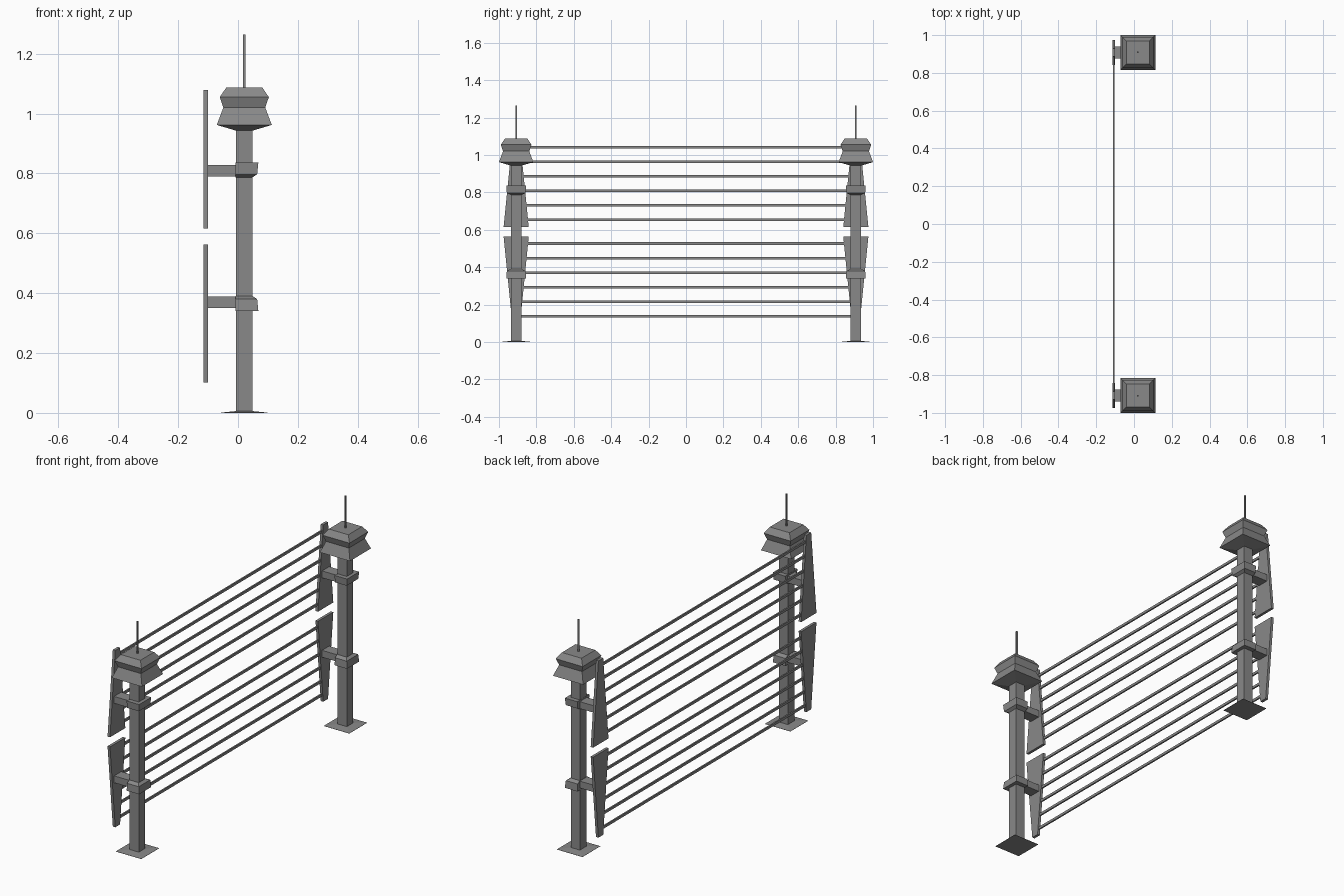
import bpy, bmesh

if "Cube" in bpy.data.objects:
    bpy.data.objects.remove(bpy.data.objects["Cube"])

CX, CY = 0.021, -0.908   # post axis
PX0, PX1 = -0.115, -0.100   # panel thickness range in x

dark = bpy.data.materials.new("dark_metal")
dark.diffuse_color = (0.25, 0.25, 0.25, 1)
dark.use_nodes = True
dark.node_tree.nodes["Principled BSDF"].inputs["Base Color"].default_value = dark.diffuse_color


def stack(name, rings, mirror=True, cy=CY):
    """Closed solid through rectangles (x0, x1, half_y, z), bottom to top."""
    bm = bmesh.new()
    loops = []
    for x0, x1, hy, z in rings:
        corners = ((x0, cy - hy), (x1, cy - hy), (x1, cy + hy), (x0, cy + hy))
        loops.append([bm.verts.new((x, y, z)) for x, y in corners])
    bm.faces.new(loops[0][::-1])
    bm.faces.new(loops[-1])
    for a, b in zip(loops, loops[1:]):
        for i in range(4):
            j = (i + 1) % 4
            bm.faces.new((a[i], a[j], b[j], b[i]))
    bmesh.ops.recalc_face_normals(bm, faces=bm.faces)
    me = bpy.data.meshes.new(name)
    bm.to_mesh(me)
    bm.free()
    me.materials.append(dark)
    ob = bpy.data.objects.new(name, me)
    bpy.context.collection.objects.link(ob)
    if mirror:
        m = ob.modifiers.new("mirror", 'MIRROR')
        m.use_axis = (False, True, False)
    return ob


def square(half, z):
    return (CX - half, CX + half, half, z)


# Posts with flared foot, cap and antenna
P = 0.028
stack("post", [square(P, 0.003), square(P, 0.95)])
stack("foot_plate", [square(0.078, 0), square(0.078, 0.001), square(P, 0.006)])
stack("post_cap", [square(P, 0.943), square(0.092, 0.962), square(0.07, 1.02),
                   square(0.082, 1.055), square(0.06, 1.087)])
stack("antenna", [square(0.004, 1.08), square(0.004, 1.264)])

# Clamp bands round the posts; the lower one is the upper one turned over
X0 = CX - P - 0.001
stack("upper_clamp", [(X0, CX + P, 0.03, 0.787), (X0, 0.064, 0.05, 0.797),
                      (X0, 0.068, 0.053, 0.836)])
stack("lower_clamp", [(X0, 0.068, 0.053, 0.340), (X0, 0.064, 0.05, 0.380),
                      (X0, CX + P, 0.03, 0.390)])

# Arms carrying the panels
for name, z0, z1 in (("upper_arm", 0.790, 0.828), ("lower_arm", 0.351, 0.389)):
    stack(name, [(PX1 - 0.004, CX, 0.031, z0), (PX1 - 0.004, CX, 0.031, z1)])

# Tapered emitter panels
stack("upper_panel", [(PX0, PX1, 0.067, 0.616), (PX0, PX1, 0.021, 1.078)])
stack("lower_panel", [(PX0, PX1, 0.021, 0.101), (PX0, PX1, 0.067, 0.563)])

# Horizontal bars spanning the two posts
for group, start in (("lower", 0.138), ("upper", 0.653)):
    for i in range(6):
        z = start + i * 0.0777
        stack(f"{group}_bar_{i + 1}",
              [(-0.112, -0.104, 0.905, z - 0.007), (-0.112, -0.104, 0.905, z + 0.007)],
              mirror=False, cy=0)
